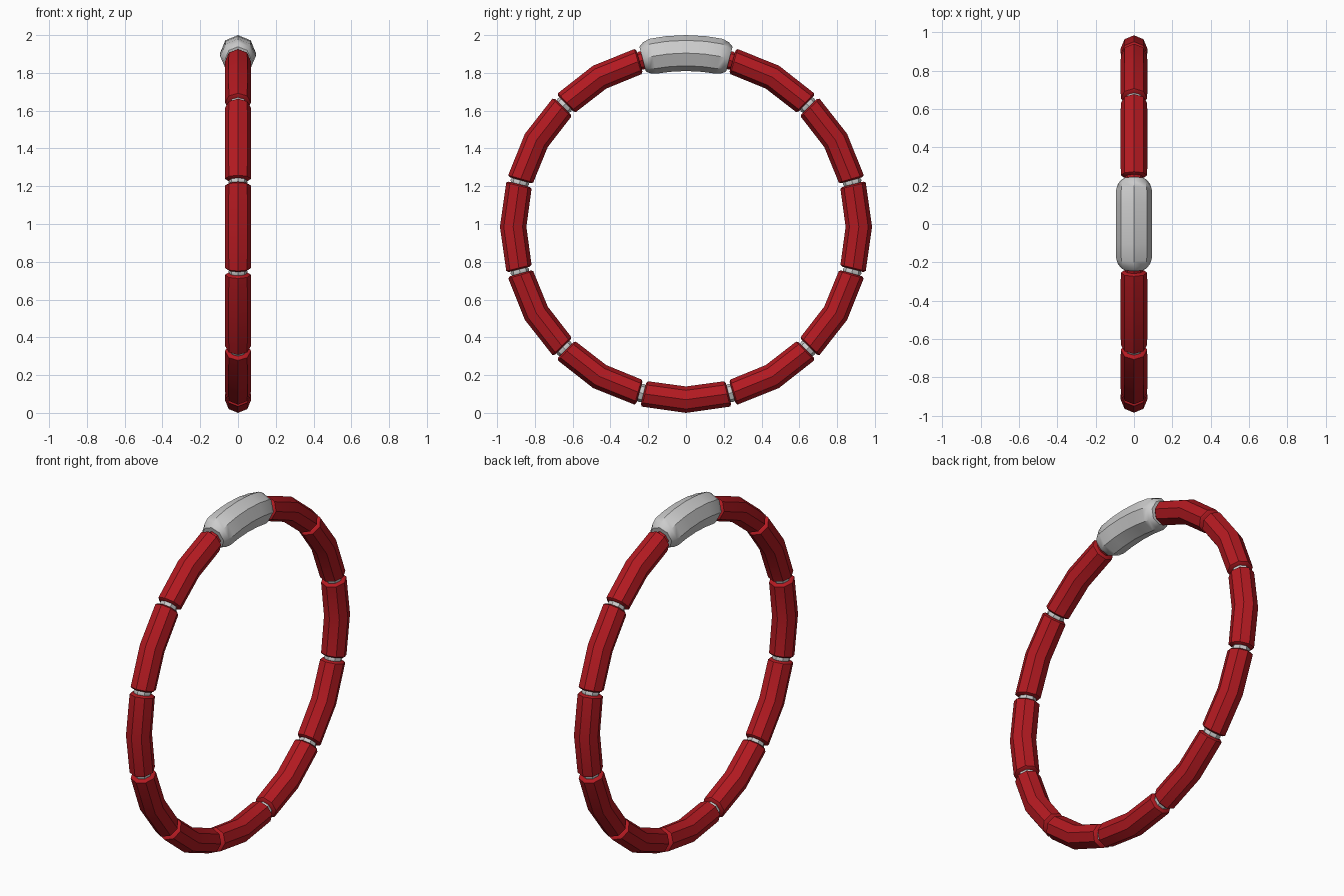
import bpy, bmesh
from math import sin, cos, pi, radians

if "Cube" in bpy.data.objects:
    bpy.data.objects.remove(bpy.data.objects["Cube"])

CZ = 0.985      # height of the ring centre
SIDES = 8       # octagonal cross-section with a ridge on the outside


def sweep(name, centre_deg, stations, mat=None):
    """Octagon swept along the ring; stations are (angle offset, path radius, section radius)."""
    bm = bmesh.new()
    rings = []
    for off, path_r, sec_r in stations:
        t = radians(centre_deg + off)
        ring = []
        for i in range(SIDES):
            a = 2 * pi * i / SIDES
            r = path_r + sec_r * cos(a)
            ring.append(bm.verts.new((sec_r * sin(a), r * sin(t), CZ - r * cos(t))))
        rings.append(ring)
    for a, b in zip(rings, rings[1:]):
        for i in range(SIDES):
            j = (i + 1) % SIDES
            bm.faces.new((a[i], a[j], b[j], b[i]))
    bm.faces.new(rings[0])
    bm.faces.new(rings[-1])
    bmesh.ops.recalc_face_normals(bm, faces=bm.faces)
    mesh = bpy.data.meshes.new(name)
    bm.to_mesh(mesh)
    bm.free()
    ob = bpy.data.objects.new(name, mesh)
    bpy.context.collection.objects.link(ob)
    if mat:
        mesh.materials.append(mat)
    bpy.ops.object.select_all(action='DESELECT')
    ob.select_set(True)
    bpy.context.view_layer.objects.active = ob
    bpy.ops.object.shade_smooth_by_angle(angle=radians(40))
    return ob


def mirrored(half):
    """Complete a station list that runs from the middle outwards."""
    return [(-o, p, s) for o, p, s in reversed(half) if o > 0] + half


red = bpy.data.materials.new("red")
red.diffuse_color = (0.45, 0.01, 0.015, 1)
red.use_nodes = True
red.node_tree.nodes["Principled BSDF"].inputs["Base Color"].default_value = red.diffuse_color

bead = mirrored([(0, 0.915, 0.070), (13.8, 0.911, 0.069), (14.3, 0.911, 0.058)])
link = mirrored([(0, 0.911, 0.050), (0.9, 0.911, 0.045)])
clasp = mirrored([(0, 0.920, 0.095), (6, 0.920, 0.095), (11, 0.920, 0.094),
                  (13, 0.919, 0.085), (14.5, 0.917, 0.068)])

# Eleven red beads, leaving the top place free
for k in range(12):
    if k != 6:
        sweep(f"bead_{k + 1}", 30 * k, bead, red)

# Links between beads: grey, but red beside the clasp
for k in range(12):
    sweep(f"link_{k + 1}", 30 * k + 15, link, red if k in (5, 6) else None)

# Thicker grey clasp on top
sweep("clasp", 180, clasp)
